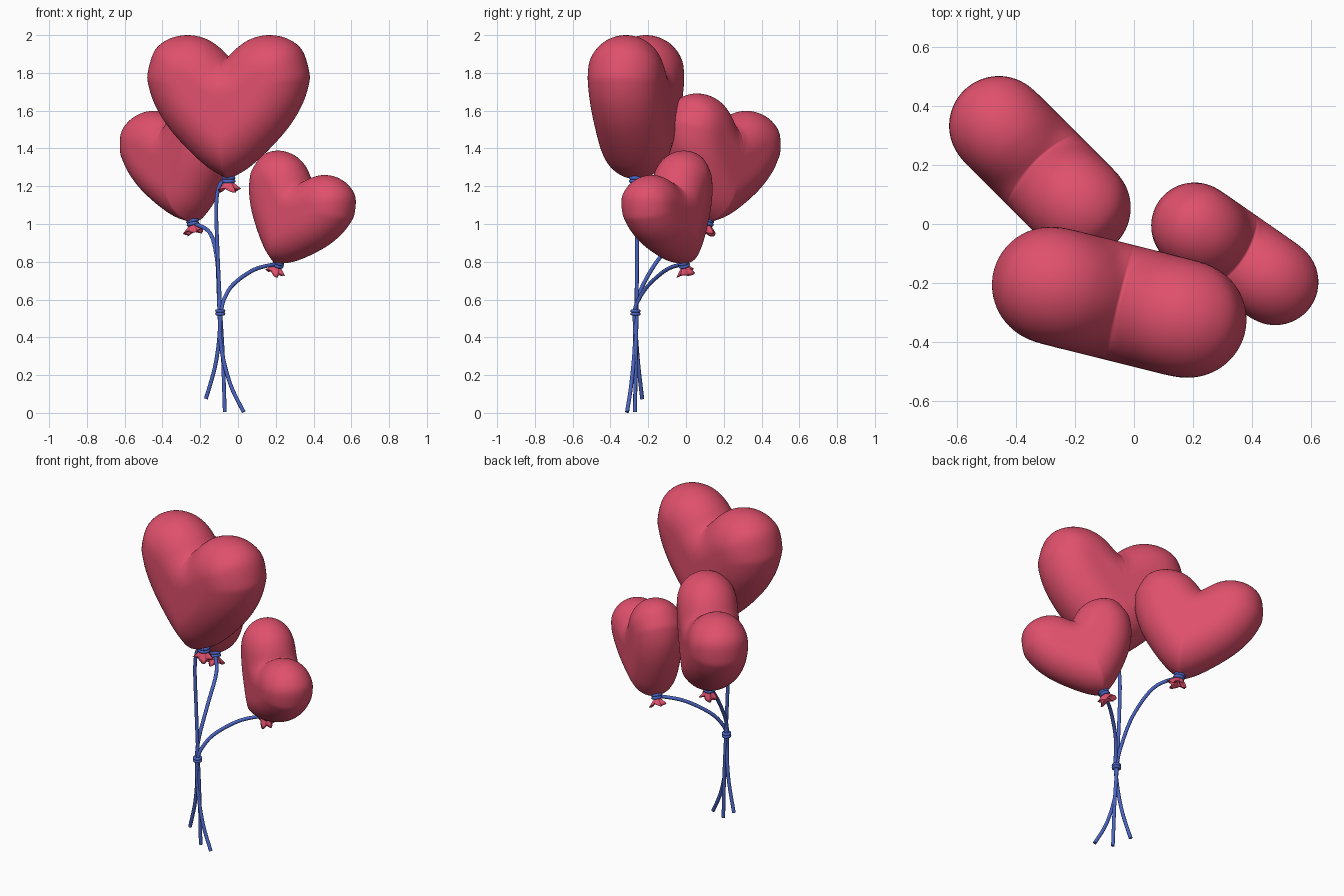
import bpy, bmesh, math
from mathutils import Matrix, Vector, geometry

if "Cube" in bpy.data.objects:
    bpy.data.objects.remove(bpy.data.objects["Cube"])


def material(name, rgb):
    m = bpy.data.materials.new(name)
    m.diffuse_color = (*rgb, 1)
    m.use_nodes = True
    m.node_tree.nodes["Principled BSDF"].inputs["Base Color"].default_value = m.diffuse_color
    return m


RED = material("balloon_red", (0.74, 0.08, 0.15))
BLUE = material("string_blue", (0.07, 0.13, 0.55))


def mesh_from(bm, name, mat):
    bmesh.ops.recalc_face_normals(bm, faces=bm.faces)
    for f in bm.faces:
        f.smooth = True
    me = bpy.data.meshes.new(name)
    bm.to_mesh(me)
    bm.free()
    me.materials.append(mat)
    return me


def place(name, me, mat):
    ob = bpy.data.objects.new(name, me)
    ob.matrix_world = mat
    bpy.context.collection.objects.link(ob)
    return ob


def catmull(pts, n):
    p = [pts[0]] + pts + [pts[-1]]
    out = []
    for a, b, c, d in zip(p, p[1:], p[2:], p[3:]):
        for k in range(n):
            t = k / n
            out.append(0.5 * (2 * b + (c - a) * t + (2 * a - 5 * b + 4 * c - d) * t * t
                              + (3 * b - a - 3 * c + d) * t ** 3))
    return out + [pts[-1]]


# Heart balloon: outline inflated with a rounding radius, tip at the origin
HALF = [(0, 0), (.1, .055), (.21, .15), (.32, .27), (.395, .39), (.432, .5), (.434, .57),
        (.395, .685), (.315, .745), (.215, .762), (.125, .742), (.055, .698), (0, .645)]


def heart_mesh(T=0.2, rings=26):
    half = catmull([Vector(p) for p in HALF], 5)
    loop = half + [Vector((-p.x, p.y)) for p in half[-2:0:-1]]
    n = len(loop)
    c = Vector((0, .42))

    def height(p):
        d = 9
        for i in range(n):
            q, t = geometry.intersect_point_line(p, loop[i - 1], loop[i])
            q = loop[i - 1].lerp(loop[i], min(1, max(0, t)))
            d = min(d, (p - q.to_2d()).length)
        return math.sqrt(max(0, T * T - max(0, T - d) ** 2))

    bm = bmesh.new()
    rim = [bm.verts.new((p.x, 0, p.y)) for p in loop]
    sides = {s: [] for s in (-1, 1)}
    for r in range(1, rings):
        s = math.sin(r / rings * math.pi / 2)
        pts = [c.lerp(p, s) for p in loop]
        hs = [height(p) for p in pts]
        for sg in sides:
            sides[sg].append([bm.verts.new((p.x, sg * h, p.y)) for p, h in zip(pts, hs)])
    for sg, rows in sides.items():
        mid = bm.verts.new((c.x, sg * height(c), c.y))
        rows.append(rim)
        for i in range(n):
            bm.faces.new((mid, rows[0][i - 1], rows[0][i]))
            for a, b in zip(rows, rows[1:]):
                bm.faces.new((a[i - 1], b[i - 1], b[i], a[i]))
    for _ in range(6):
        bmesh.ops.smooth_vert(bm, verts=bm.verts, factor=0.5, use_axis_y=True)
    return mesh_from(bm, "heart", RED)


# Ruffled neck below the tie
def neck_mesh(n=48):
    bm = bmesh.new()
    prof = [(.03, .03), (.02, -.005), (.026, -.022), (.045, -.045), (.056, -.062), (.04, -.056), (.008, -.03)]
    rows = []
    for k, (r, z) in enumerate(prof):
        w = 0 if k < 2 else min(1, (k - 1) / 3)
        row = []
        for i in range(n):
            a = 2 * math.pi * i / n
            rr = r * (1 + w * (.2 * math.sin(5 * a) + .1 * math.sin(8 * a + 1)))
            row.append(bm.verts.new((rr * math.cos(a), rr * math.sin(a) * .85,
                                     z + w * .01 * math.sin(3 * a + 1))))
        rows.append(row)
    for a, b in zip(rows, rows[1:]):
        for i in range(n):
            bm.faces.new((a[i - 1], b[i - 1], b[i], a[i]))
    bm.faces.new(rows[-1])
    return mesh_from(bm, "neck", RED)


# Stacked string loops used for every tie
def tie_mesh(name, R, r, levels, n=32, m=10):
    bm = bmesh.new()
    for z0 in levels:
        g = []
        for i in range(n):
            a = 2 * math.pi * i / n
            row = []
            for j in range(m):
                b = 2 * math.pi * j / m
                q = R + r * math.cos(b)
                row.append(bm.verts.new((q * math.cos(a), q * math.sin(a), z0 + r * math.sin(b))))
            g.append(row)
        for i in range(n):
            for j in range(m):
                bm.faces.new((g[i - 1][j - 1], g[i][j - 1], g[i][j], g[i - 1][j]))
    return mesh_from(bm, name, BLUE)


heart, neck = heart_mesh(), neck_mesh()
tie = tie_mesh("tie", .026, .0105, (-.012, .006))

# name, tip position, turn about z, lean in the heart's plane, scale
BALLOONS = [("large", (-.05, -.265, 1.238), -14, 0, 1.0),
            ("medium", (-.24, .115, 1.01), -45, -14, .85),
            ("small", (.213, -.012, .79), -34.8, 23, .74)]
for name, tip, turn, lean, s in BALLOONS:
    base = (Matrix.Translation(tip) @ Matrix.Rotation(math.radians(turn), 4, 'Z')
            @ Matrix.Rotation(math.radians(lean), 4, 'Y'))
    place(name + "_heart_balloon", heart, base @ Matrix.Scale(s, 4))
    ks = Matrix.Scale((s + 1) / 2, 4)
    place(name + "_balloon_neck", neck, base @ ks)
    place(name + "_balloon_tie", tie, base @ ks)

# Strings from each tie through the binding to a loose end
STRINGS = {
    "large_string": [(-.05, -.265, 1.23), (-.095, -.265, 1.21), (-.115, -.262, 1.1), (-.108, -.26, .85),
                     (-.093, -.262, .53), (-.08, -.266, .3), (-.07, -.27, .005)],
    "medium_string": [(-.24, .115, 1.005), (-.15, .0, .955), (-.112, -.14, .82), (-.103, -.24, .65),
                      (-.098, -.268, .53), (-.088, -.272, .34), (-.04, -.29, .15), (.03, -.312, .005)],
    "small_string": [(.213, -.012, .79), (.09, -.10, .76), (-.02, -.19, .685), (-.07, -.245, .61),
                     (-.09, -.272, .53), (-.102, -.262, .37), (-.125, -.25, .23), (-.17, -.232, .075)],
}
for name, pts in STRINGS.items():
    cu = bpy.data.curves.new(name, 'CURVE')
    cu.dimensions = '3D'
    cu.bevel_depth = .0105
    cu.bevel_resolution = 3
    cu.use_fill_caps = True
    path = catmull([Vector(p) for p in pts], 8)
    sp = cu.splines.new('POLY')
    sp.points.add(len(path) - 1)
    for q, p in zip(sp.points, path):
        q.co = (*p, 1)
    sp.use_smooth = True
    cu.materials.append(BLUE)
    ob = place(name, cu, Matrix())
    bpy.ops.object.select_all(action='DESELECT')
    ob.select_set(True)
    bpy.context.view_layer.objects.active = ob
    bpy.ops.object.convert(target='MESH')

# Binding that gathers the strings
place("string_binding", tie_mesh("binding", .018, .009, (-.008, .008)),
      Matrix.Translation((-.094, -.267, .532)))
